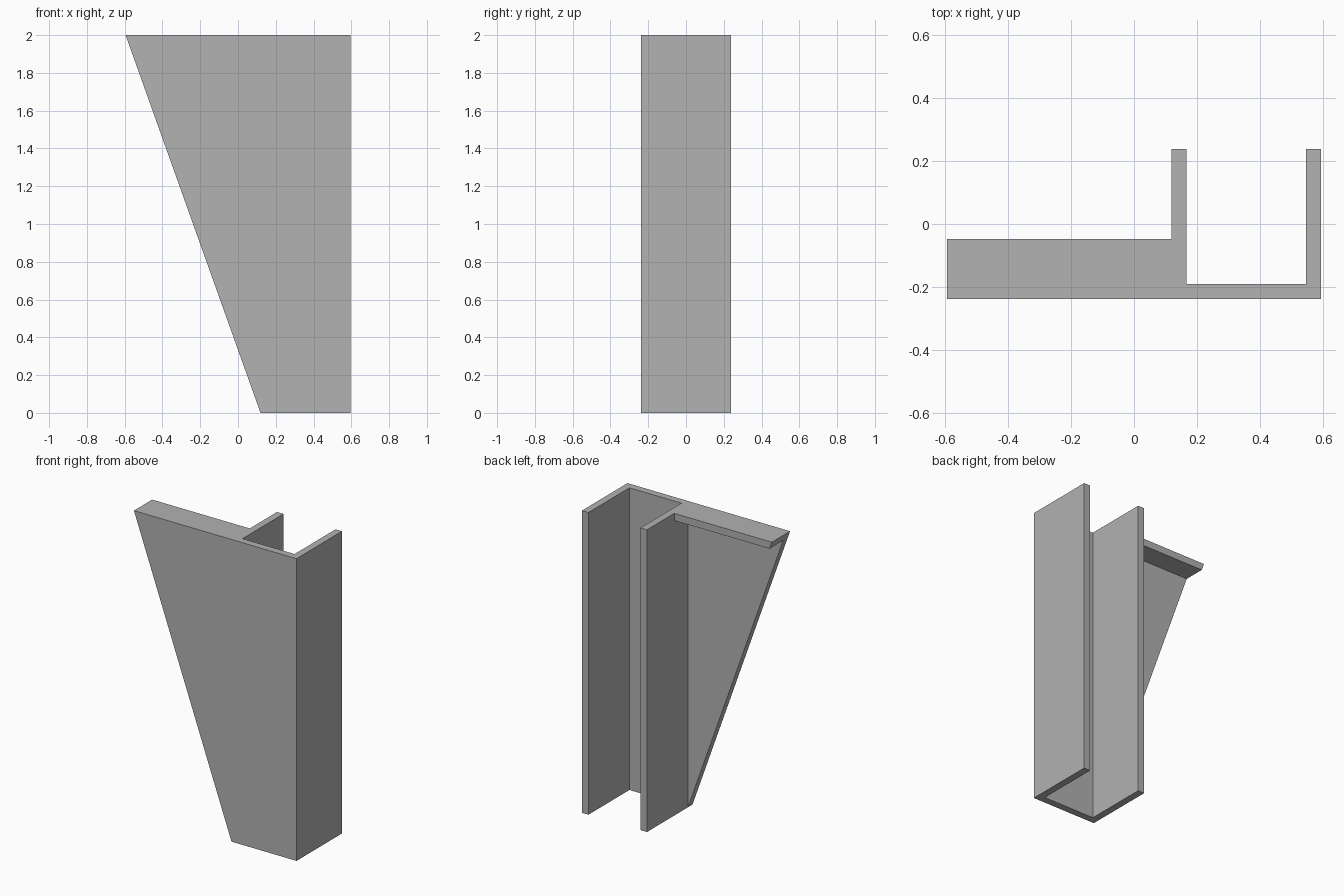
import bpy
import bmesh
from mathutils import Vector

default = bpy.data.objects.get("Cube")
if default:
    bpy.data.objects.remove(default, do_unlink=True)

# Proportions: everything is a multiple of the sheet thickness
HEIGHT = 2.0
T = HEIGHT / 42
RIGHT, LEFT = -12.5 * T, 12.5 * T      # overall width
CHANNEL = 2.5 * T                      # inner edge of the channel
FRONT, BACK = -5 * T, 5 * T

grey = bpy.data.materials.new("steel_grey")
grey.use_nodes = True
colour = (0.445, 0.445, 0.445, 1)
grey.diffuse_color = colour
grey.node_tree.nodes["Principled BSDF"].inputs["Base Color"].default_value = colour


def slope_x(z):
    """x of the slanted edge at height z."""
    return CHANNEL + (RIGHT - CHANNEL) * z / HEIGHT


def prism(name, outline, y0, y1):
    """Extrude an x-z outline from y0 to y1."""
    bm = bmesh.new()
    face = bm.faces.new([bm.verts.new((x, y0, z)) for x, z in outline])
    moved = bmesh.ops.extrude_face_region(bm, geom=[face])["geom"]
    verts = [v for v in moved if isinstance(v, bmesh.types.BMVert)]
    bmesh.ops.translate(bm, verts=verts, vec=Vector((0, y1 - y0, 0)))
    bmesh.ops.recalc_face_normals(bm, faces=bm.faces)
    mesh = bpy.data.meshes.new(name)
    bm.to_mesh(mesh)
    bm.free()
    mesh.materials.append(grey)
    obj = bpy.data.objects.new(name, mesh)
    bpy.context.collection.objects.link(obj)
    return obj


# Front plate: channel web and tapering bracket in one sheet
prism("front_plate",
      [(CHANNEL, 0), (LEFT, 0), (LEFT, HEIGHT), (RIGHT, HEIGHT)],
      FRONT, FRONT + T)

# Two channel side walls
for name, x in (("inner_wall", CHANNEL), ("outer_wall", LEFT - T)):
    prism(name, [(x, 0), (x + T, 0), (x + T, HEIGHT), (x, HEIGHT)],
          FRONT + T, BACK)

# Top ledge behind the bracket, its end following the slant
low = HEIGHT - T
prism("top_ledge",
      [(slope_x(low), low), (CHANNEL, low), (CHANNEL, HEIGHT), (RIGHT, HEIGHT)],
      FRONT + T, FRONT + 4 * T)
